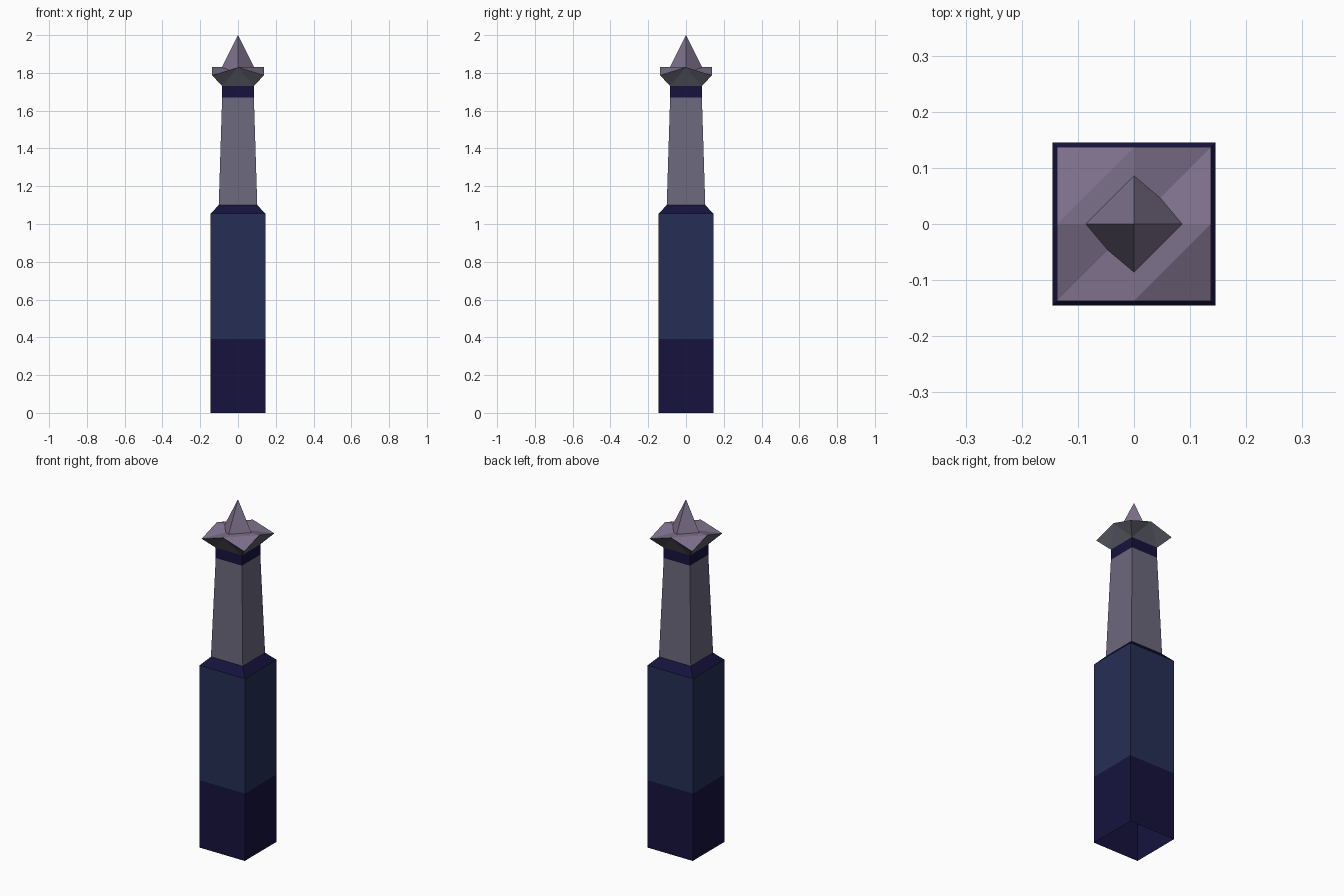
import bpy

if "Cube" in bpy.data.objects:
    bpy.data.objects.remove(bpy.data.objects["Cube"])


def material(name, rgb):
    mat = bpy.data.materials.new(name)
    mat.diffuse_color = [(c / 255) ** 2.2 for c in rgb] + [1.0]
    mat.use_nodes = True
    mat.node_tree.nodes["Principled BSDF"].inputs["Base Color"].default_value = mat.diffuse_color
    return mat


NAVY = material("dark_navy", (28, 25, 64))
BLUE = material("slate_blue", (42, 50, 86))
GREY = material("grey_stone", (108, 104, 124))
TOP = material("pale_stone", (124, 112, 138))
UNDER = material("shaded_stone", (92, 92, 104))


def build(name, verts, faces, mats):
    mesh = bpy.data.meshes.new(name)
    mesh.from_pydata(verts, [], faces)
    for m in mats:
        mesh.materials.append(m)
    obj = bpy.data.objects.new(name, mesh)
    bpy.context.collection.objects.link(obj)
    return obj


def square(half, z):
    return [(x * half, y * half, z) for x, y in ((-1, -1), (1, -1), (1, 1), (-1, 1))]


def square_tube(name, h0, z0, h1, z1, mat):
    # open four-sided section between two square rings
    faces = [(i, (i + 1) % 4, (i + 1) % 4 + 4, i + 4) for i in range(4)]
    return build(name, square(h0, z0) + square(h1, z1), faces, [mat])


# stacked tower sections, open underneath
square_tube("foot", 0.145, 0.0, 0.145, 0.39, NAVY)
square_tube("body", 0.145, 0.39, 0.145, 1.055, BLUE)
square_tube("shoulder", 0.145, 1.055, 0.102, 1.10, NAVY)
square_tube("shaft", 0.102, 1.10, 0.084, 1.67, GREY)
square_tube("collar", 0.084, 1.67, 0.084, 1.73, NAVY)

# flared cap: drooping corners, raised edge middles, raised centre
R = 0.137
mids = [(0, -R, 1.83), (R, 0, 1.83), (0, R, 1.83), (-R, 0, 1.83)]
verts = square(0.084, 1.73) + square(R, 1.787) + mids + [(0, 0, 1.83)]
under, upper = [], []
for i in range(4):
    j = (i + 1) % 4
    under += [(i, j, 8 + i), (i, 8 + i, 4 + i), (j, 4 + j, 8 + i)]
    if i % 2 == 0:   # creased from centre to corner
        prev = 8 + (i + 3) % 4
        upper += [(12, 4 + i, 8 + i), (12, prev, 4 + i)]
    else:            # flat inner triangle, corner folded down
        prev = 8 + (i + 3) % 4
        upper += [(12, prev, 8 + i), (prev, 4 + i, 8 + i)]
cap = build("flared_cap", verts, under + upper, [UNDER, TOP])
for k, poly in enumerate(cap.data.polygons):
    poly.material_index = 0 if k < len(under) else 1

# four-sided spike turned 45 degrees, sunk into the cap
S = 0.106
build("spike", [(0, -S, 1.79), (S, 0, 1.79), (0, S, 1.79), (-S, 0, 1.79), (0, 0, 2.0)],
      [(i, (i + 1) % 4, 4) for i in range(4)], [TOP])
